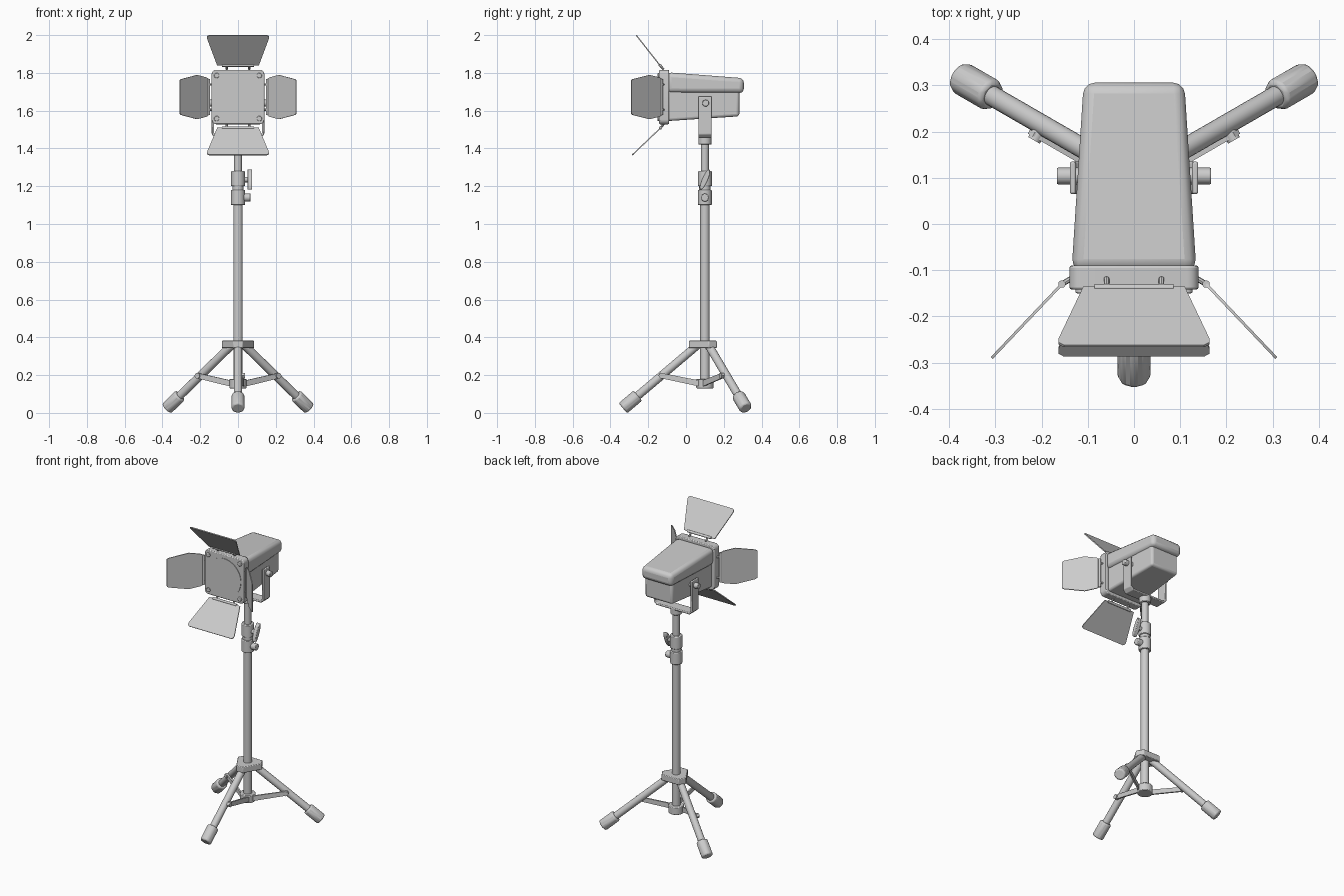
import bpy, bmesh, math
from mathutils import Vector, Matrix

if "Cube" in bpy.data.objects:
    bpy.data.objects.remove(bpy.data.objects["Cube"])

GREY = (0.6, 0.6, 0.6, 1)
mat = bpy.data.materials.new("plain grey")
mat.use_nodes = True
mat.diffuse_color = GREY
mat.node_tree.nodes["Principled BSDF"].inputs["Base Color"].default_value = GREY

POLE_Y = 0.1
HEAD_Z = 1.672


def finish(name, bm, bevel=0, segments=2):
    bmesh.ops.recalc_face_normals(bm, faces=bm.faces)
    mesh = bpy.data.meshes.new(name)
    bm.to_mesh(mesh)
    bm.free()
    mesh.materials.append(mat)
    ob = bpy.data.objects.new(name, mesh)
    bpy.context.collection.objects.link(ob)
    if bevel:
        mod = ob.modifiers.new("Bevel", "BEVEL")
        mod.width, mod.segments, mod.limit_method = bevel, segments, "ANGLE"
    bpy.ops.object.select_all(action="DESELECT")
    ob.select_set(True)
    bpy.context.view_layer.objects.active = ob
    bpy.ops.object.shade_smooth_by_angle(angle=math.radians(35))
    return ob


def rod(name, a, b, r, sides=20, bevel=0):
    """Cylinder between two points."""
    a, b = Vector(a), Vector(b)
    turn = (b - a).to_track_quat("Z", "Y").to_matrix().to_4x4()
    bm = bmesh.new()
    bmesh.ops.create_cone(bm, cap_ends=True, segments=sides, radius1=r, radius2=r,
                          depth=(b - a).length, matrix=Matrix.Translation((a + b) / 2) @ turn)
    return finish(name, bm, bevel)


def prism(name, outline, offset, bevel=0, segments=2):
    """Flat outline of 3D points pushed along an offset."""
    bm = bmesh.new()
    face = bm.faces.new([bm.verts.new(p) for p in outline])
    new = bmesh.ops.extrude_face_region(bm, geom=[face])["geom"]
    bmesh.ops.translate(bm, vec=Vector(offset), verts=[v for v in new if isinstance(v, bmesh.types.BMVert)])
    return finish(name, bm, bevel, segments)


def housing(name, front, back, bevel):
    """Tapered box between two rectangles given as y, half width, bottom, top."""
    bm = bmesh.new()
    rings = [[bm.verts.new((sx * x, y, z)) for sx, z in ((-1, lo), (1, lo), (1, hi), (-1, hi))]
             for y, x, lo, hi in (front, back)]
    for ring in rings:
        bm.faces.new(ring)
    for i in range(4):
        j = (i + 1) % 4
        bm.faces.new((rings[0][i], rings[0][j], rings[1][j], rings[1][i]))
    return finish(name, bm, bevel, 3)


def rounded_rect(half_w, half_h, r, steps=5):
    pts = []
    for k, (sx, sz) in enumerate(((1, 1), (-1, 1), (-1, -1), (1, -1))):
        for s in range(steps + 1):
            a = math.pi / 2 * (k + s / steps)
            pts.append((sx * (half_w - r) + r * math.cos(a), sz * (half_h - r) + r * math.sin(a)))
    return pts


# Pole and clamps
def on_pole(name, z0, z1, r, bevel=0):
    rod(name, (0, POLE_Y, z0), (0, POLE_Y, z1), r, 24, bevel)


on_pole("lower_pole", 0.14, 1.12, 0.025)
on_pole("upper_pole", 1.1, 1.45, 0.021)
on_pole("lower_clamp", 1.1, 1.18, 0.037, 0.004)
on_pole("upper_clamp", 1.2, 1.28, 0.037, 0.004)
on_pole("clamp_sleeve", 1.17, 1.21, 0.03)
on_pole("yoke_socket", 1.42, 1.465, 0.035, 0.004)
on_pole("brace_collar", 0.13, 0.18, 0.046, 0.004)
rod("lower_clamp_knob", (0.03, POLE_Y, 1.14), (0.067, POLE_Y, 1.14), 0.021, 16, 0.004)
rod("upper_clamp_stem", (0.03, POLE_Y, 1.235), (0.055, POLE_Y, 1.235), 0.014)
prism("upper_clamp_handle",
      [(0.05, POLE_Y + 0.017 * math.cos(t) + 0.022 * math.sin(t), 1.235 + 0.054 * math.sin(t))
       for t in (math.tau * i / 16 for i in range(16))], (0.025, 0, 0), 0.004)

# Tripod base: three legs with feet and side braces
hub = []
for k in range(3):
    ang = -math.pi / 2 + k * math.tau / 3
    for d in (-0.28, 0.28):
        hub.append((0.088 * math.cos(ang + d), POLE_Y + 0.088 * math.sin(ang + d), 0.343))
prism("leg_hub", hub, (0, 0, 0.039), 0.004)

for name, deg, side in (("front", -90, 1), ("left", 30, -1), ("right", 150, 1)):
    ang = math.radians(deg)
    out = Vector((math.cos(ang), math.sin(ang), 0))
    across = Vector((-out.y, out.x, 0)) * side

    def at(r, z, s=0.0):
        return Vector((0, POLE_Y, z)) + out * r + across * s

    rod(name + "_leg", at(0.035, 0.362), at(0.385, 0.066), 0.022)
    rod(name + "_foot", at(0.355, 0.0915), at(0.434, 0.0245), 0.037, 8, 0.009)
    bar = [at(0.03, 0.14, 0.022), at(0.235, 0.184, 0.022), at(0.247, 0.198, 0.022),
           at(0.235, 0.212, 0.022), at(0.03, 0.172, 0.022)]
    prism(name + "_brace", bar, across * 0.01)
    rod(name + "_brace_pin", at(0.228, 0.197), at(0.228, 0.197, 0.038), 0.015, 14)

# Yoke: U-shaped strap with pivot knobs
W, T = 0.139, 0.013
strap = [(-W, 1.675), (-W, 1.475), (-W + 0.02, 1.455), (W - 0.02, 1.455), (W, 1.475), (W, 1.675),
         (W - T, 1.675), (W - T, 1.48), (W - 0.025, 1.468), (-W + 0.025, 1.468), (-W + T, 1.48), (-W + T, 1.675)]
prism("yoke", [(x, POLE_Y - 0.035, z) for x, z in strap], (0, 0.07, 0), 0.004)
for side, sx in (("left", 1), ("right", -1)):
    rod(side + "_pivot_knob", (sx * 0.1, POLE_Y + 0.004, 1.64), (sx * 0.167, POLE_Y + 0.004, 1.64), 0.018, 16, 0.003)

# Lamp head
housing("lower_housing", (-0.1, 0.122, 1.545, 1.71), (0.282, 0.098, 1.57, 1.71), 0.014)
housing("top_cover", (-0.1, 0.135, 1.695, 1.803), (0.306, 0.109, 1.693, 1.772), 0.024)
prism("front_frame", [(x, -0.142, HEAD_Z + z) for x, z in rounded_rect(0.14, 0.144, 0.025)], (0, 0.052, 0), 0.005)
rod("lens", (0, -0.13, HEAD_Z - 0.003), (0, -0.145, HEAD_Z - 0.003), 0.122, 48)
for i, (sx, sz) in enumerate(((1, 1), (-1, 1), (-1, -1), (1, -1))):
    x, z = sx * 0.113, HEAD_Z + sz * 0.114
    rod("frame_screw_%d" % (i + 1), (x, -0.13, z), (x, -0.15, z), 0.014, 14, 0.003)


# Barn doors: thin leaves on hinge rods
def door(name, hinge, tip, along, shape, half_rod):
    hinge, tip, along = Vector(hinge), Vector(tip), Vector(along)
    run = tip - hinge
    pts = [hinge + run * t + along * w for t, w in shape]
    pts += [hinge + run * t - along * w for t, w in reversed(shape)]
    normal = run.cross(along).normalized() * 0.006
    prism(name + "_door", [p - normal / 2 for p in pts], normal)
    rod(name + "_door_hinge", hinge - along * half_rod, hinge + along * half_rod, 0.008, 12)
    for s in (-1, 1):
        # Tabs join the hinge to the frame
        mid = hinge + along * s * half_rod * 0.7
        root = Vector((mid.x * (1 if along.x else 0.87), -0.118,
                       mid.z if along.z else HEAD_Z + (mid.z - HEAD_Z) * 0.87))
        rod(name + "_door_tab", mid, root, 0.006, 8)


flare = ((0, 0.11), (0.9, 0.164), (0.96, 0.163), (1, 0.152))
leaf = ((0, 0.095), (0.08, 0.104), (0.4, 0.117), (0.95, 0.095), (1, 0.088))
door("top", (0, -0.138, 1.84), (0, -0.264, 2.0), (1, 0, 0), flare, 0.085)
door("bottom", (0, -0.135, 1.508), (0, -0.285, 1.365), (1, 0, 0), flare, 0.085)
door("left", (0.156, -0.13, HEAD_Z), (0.308, -0.29, HEAD_Z), (0, 0, 1), leaf, 0.095)
door("right", (-0.156, -0.13, HEAD_Z), (-0.308, -0.29, HEAD_Z), (0, 0, 1), leaf, 0.095)
